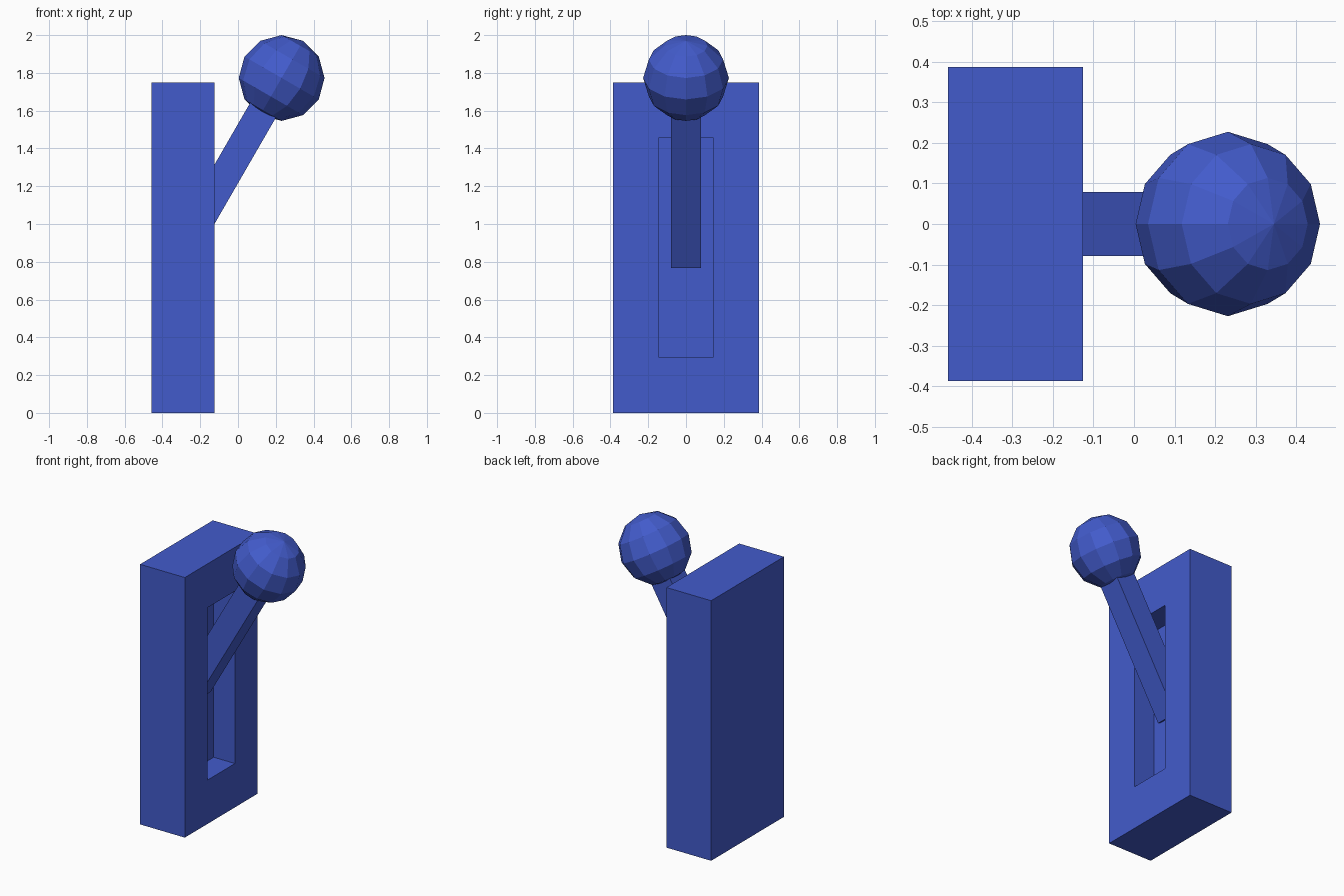
import bpy, bmesh
from math import radians
from mathutils import Matrix, Vector

if "Cube" in bpy.data.objects:
    bpy.data.objects.remove(bpy.data.objects["Cube"])

blue = bpy.data.materials.new("blue")
blue.diffuse_color = (0.055, 0.105, 0.6, 1)
blue.use_nodes = True
blue.node_tree.nodes["Principled BSDF"].inputs["Base Color"].default_value = blue.diffuse_color


def make_object(name, bm):
    mesh = bpy.data.meshes.new(name)
    bmesh.ops.recalc_face_normals(bm, faces=bm.faces)
    bm.to_mesh(mesh)
    bm.free()
    mesh.materials.append(blue)
    obj = bpy.data.objects.new(name, mesh)
    bpy.context.collection.objects.link(obj)
    return obj


def box(size, center):
    bm = bmesh.new()
    bmesh.ops.create_cube(bm, size=1, matrix=Matrix.Translation(center) @ Matrix.Diagonal((*size, 1)))
    return bm


# Housing: tall block with a slot sunk into its +x face
H = 1.75
bm = box((0.333, 0.774, H), (-0.2915, 0, H / 2))
bm.normal_update()
face = max(bm.faces, key=lambda f: f.calc_center_median().x)
bmesh.ops.inset_individual(bm, faces=[face], thickness=0.1)
for v in face.verts:
    v.co.y = 0.146 if v.co.y > 0 else -0.146
    v.co.z = 1.455 if v.co.z > H / 2 else 0.295
inner = bmesh.ops.extrude_discrete_faces(bm, faces=[face])["faces"][0]
bmesh.ops.translate(bm, verts=inner.verts, vec=(-0.158, 0, 0))
make_object("housing", bm)

# Lever and knob share one tilted frame centred on the knob
tilt = Matrix.Translation((0.231, 0, 1.773)) @ Matrix.Rotation(radians(30), 4, 'Y')

# Square lever running from the slot into the knob
L = 1.117
make_object("lever", box((0.157, 0.157, L), Vector((0, 0, -L / 2)))).matrix_world = tilt

# Faceted ball knob
bm = bmesh.new()
bmesh.ops.create_uvsphere(bm, u_segments=12, v_segments=6, radius=0.227)
make_object("knob", bm).matrix_world = tilt
